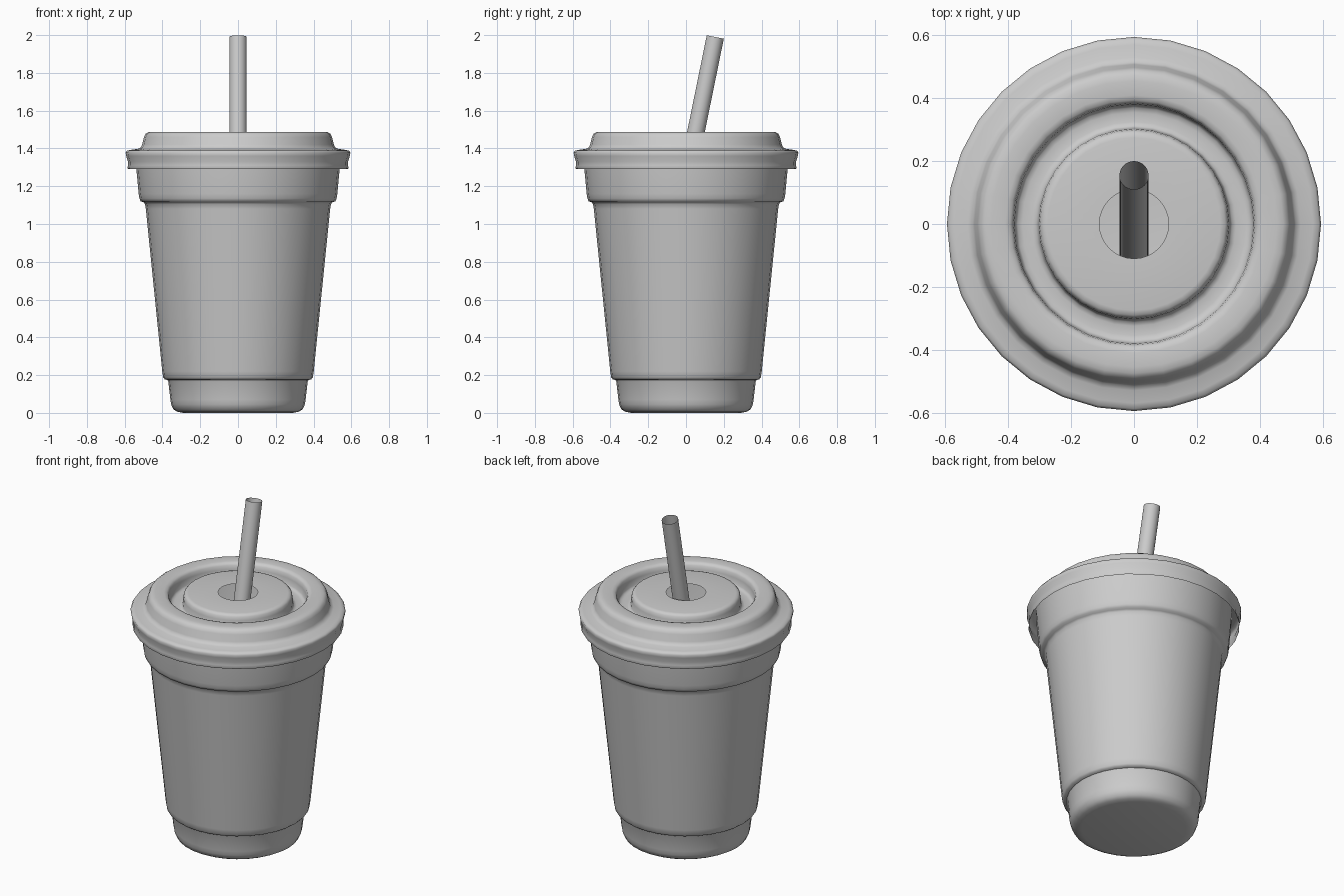
import bpy
import bmesh
import math
from mathutils import Vector

cube = bpy.data.objects.get("Cube")
if cube:
    bpy.data.objects.remove(cube, do_unlink=True)

# One plain grey for every part
grey = bpy.data.materials.new("plain grey")
grey.use_nodes = True
colour = (0.6, 0.6, 0.6, 1)
grey.diffuse_color = colour
grey.node_tree.nodes["Principled BSDF"].inputs["Base Color"].default_value = colour


def lathe(name, profile, sides=32):
    """Spin a radius/height profile around z; a zero radius closes the end."""
    bm = bmesh.new()
    verts = [bm.verts.new((r, 0, z)) for r, z in profile]
    edges = [bm.edges.new(pair) for pair in zip(verts, verts[1:])]
    bmesh.ops.spin(bm, geom=verts + edges, axis=(0, 0, 1), cent=(0, 0, 0),
                   angle=math.tau, steps=sides, use_duplicate=False)
    bmesh.ops.remove_doubles(bm, verts=bm.verts, dist=0.0005)
    bmesh.ops.recalc_face_normals(bm, faces=bm.faces)
    mesh = bpy.data.meshes.new(name)
    bm.to_mesh(mesh)
    bm.free()
    mesh.materials.append(grey)
    obj = bpy.data.objects.new(name, mesh)
    bpy.context.collection.objects.link(obj)
    bpy.ops.object.select_all(action="DESELECT")
    obj.select_set(True)
    bpy.context.view_layer.objects.active = obj
    bpy.ops.object.shade_smooth_by_angle(angle=math.radians(50))
    return obj


# Tapered cup with a stepped foot and a stepped collar
lathe("cup", [
    (0, 0), (0.29, 0), (0.32, 0.006), (0.342, 0.018), (0.354, 0.045),
    (0.358, 0.07), (0.369, 0.165), (0.373, 0.174), (0.388, 0.178),
    (0.396, 0.188), (0.401, 0.22), (0.488, 1.08), (0.492, 1.105),
    (0.50, 1.115), (0.515, 1.12), (0.522, 1.135), (0.526, 1.16),
    (0.538, 1.29), (0.545, 1.38)])

# Lid: open skirt, shoulder, raised ring, circular channel, centre with hole
lathe("lid", [
    (0.582, 1.29), (0.585, 1.295), (0.583, 1.31), (0.583, 1.33),
    (0.592, 1.36), (0.595, 1.378), (0.588, 1.388), (0.57, 1.392),
    (0.53, 1.398), (0.515, 1.405), (0.508, 1.42), (0.498, 1.46),
    (0.49, 1.477), (0.475, 1.486), (0.455, 1.488), (0.41, 1.488),
    (0.394, 1.484), (0.385, 1.473), (0.381, 1.45), (0.378, 1.415),
    (0.37, 1.405), (0.355, 1.402), (0.325, 1.402), (0.312, 1.406),
    (0.306, 1.417), (0.303, 1.455), (0.299, 1.475), (0.29, 1.485),
    (0.275, 1.488), (0.11, 1.488)])

# Hollow straw leaning back through the hole to the cup floor
top, foot = Vector((0, 0.155, 1.99)), Vector((0, -0.24, 0.05))
lean = top - foot
straw = lathe("straw", [(0.046, 0), (0.046, lean.length)], sides=32)
straw.location = foot
straw.rotation_euler = lean.to_track_quat("Z", "Y").to_euler()
